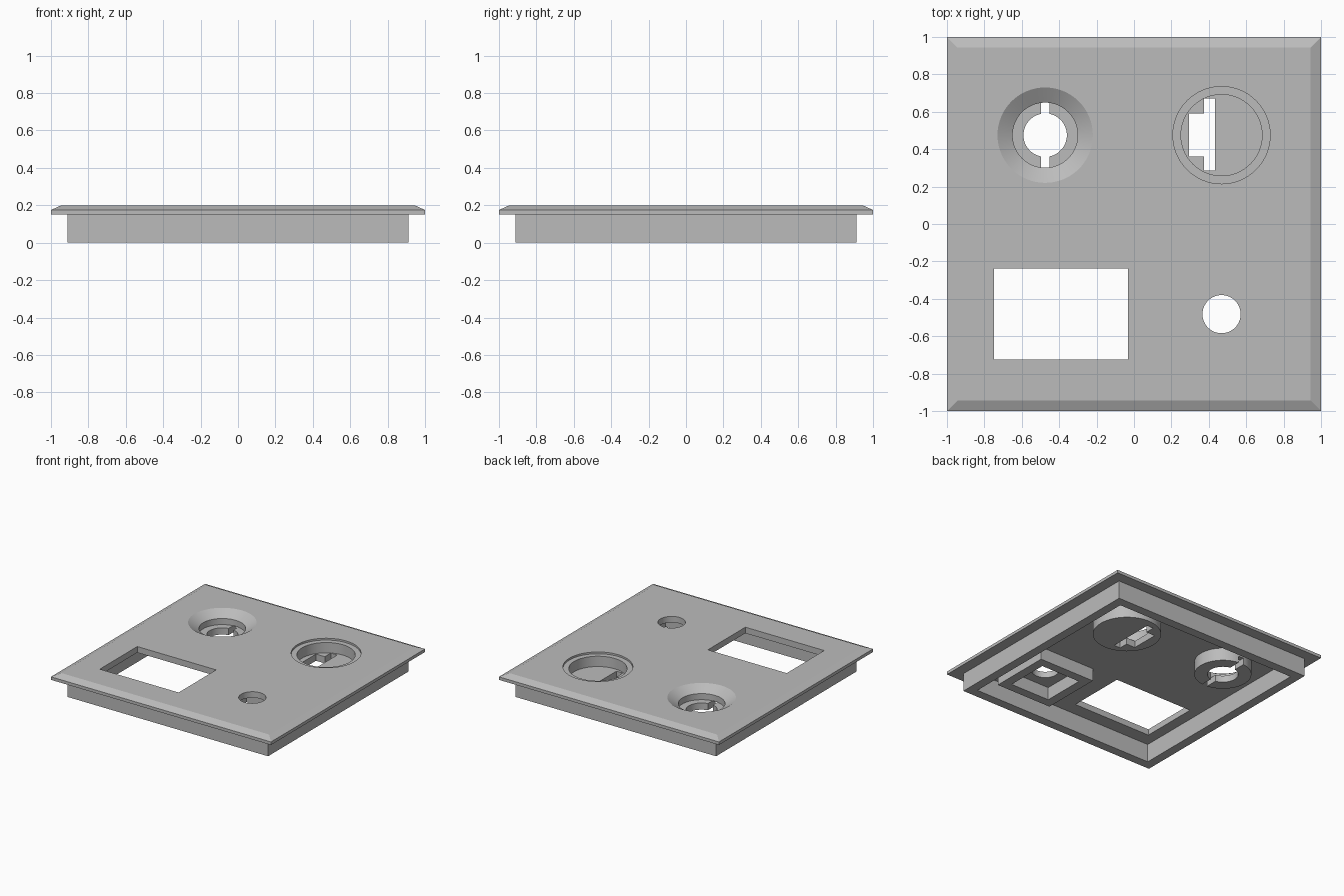
import bpy, bmesh, math

cube = bpy.data.objects.get("Cube")
if cube:
    bpy.data.objects.remove(cube, do_unlink=True)

SEG = 64
PLATE_BOTTOM, PLATE_TOP = 0.15, 0.2
HUB_BOTTOM, FLOOR = 0.045, 0.1

grey = bpy.data.materials.new("plain_grey")
grey.use_nodes = True
grey.diffuse_color = (0.5, 0.5, 0.5, 1)
grey.node_tree.nodes["Principled BSDF"].inputs["Base Color"].default_value = (0.5, 0.5, 0.5, 1)


def make_object(name, bm):
    bmesh.ops.recalc_face_normals(bm, faces=bm.faces)
    mesh = bpy.data.meshes.new(name)
    bm.to_mesh(mesh)
    bm.free()
    mesh.materials.append(grey)
    obj = bpy.data.objects.new(name, mesh)
    bpy.context.collection.objects.link(obj)
    return obj


def box(name, x0, x1, y0, y1, z0, z1):
    bm = bmesh.new()
    bmesh.ops.create_cube(bm, size=1)
    for v in bm.verts:
        v.co = (x1 if v.co.x > 0 else x0, y1 if v.co.y > 0 else y0, z1 if v.co.z > 0 else z0)
    return make_object(name, bm)


def square(name, x, y, half, z0, z1):
    return box(name, x - half, x + half, y - half, y + half, z0, z1)


def stack(name, x, y, rings, sides=SEG):
    """Closed solid from (radius, height) rings."""
    bm = bmesh.new()
    turn = math.pi / 4 if sides == 4 else 0
    loops = []
    for r, z in rings:
        loops.append([bm.verts.new((x + r * math.cos(turn + math.tau * i / sides),
                                    y + r * math.sin(turn + math.tau * i / sides), z))
                      for i in range(sides)])
    for a, b in zip(loops, loops[1:]):
        for i in range(sides):
            j = (i + 1) % sides
            bm.faces.new((a[i], a[j], b[j], b[i]))
    bm.faces.new(loops[0])
    bm.faces.new(loops[-1])
    return make_object(name, bm)


def combine(tool, operation):
    mod = panel.modifiers.new(tool.name, "BOOLEAN")
    mod.operation, mod.solver, mod.object = operation, "EXACT", tool
    bpy.context.view_layer.objects.active = panel
    bpy.ops.object.modifier_apply(modifier=mod.name)
    bpy.data.objects.remove(tool, do_unlink=True)


def add(tool):
    combine(tool, "UNION")


def cut(tool):
    combine(tool, "DIFFERENCE")


# Faceplate with bevelled rim
d = math.sqrt(2)
panel = stack("panel", 0, 0, [(d, PLATE_BOTTOM), (d, 0.175), (0.945 * d, PLATE_TOP)], 4)

# Skirt around the back
add(square("skirt", 0, 0, 0.912, 0, 0.165))
cut(square("skirt_cavity", 0, 0, 0.837, -0.1, PLATE_BOTTOM))

# Hubs and square frame behind the plate
KX, SX, HY = -0.475, 0.468, 0.475
BX, BY = 0.468, -0.482
add(stack("keyhole_hub", KX, HY, [(0.215, HUB_BOTTOM), (0.215, 0.17)]))
add(stack("slot_hub", SX, HY, [(0.257, HUB_BOTTOM), (0.257, 0.17)]))
add(square("button_frame", BX, BY, 0.254, HUB_BOTTOM, 0.17))
cut(square("button_frame_cavity", BX, BY, 0.18, -0.1, PLATE_BOTTOM))

# Keyhole: funnel, counterbore, bore and cross slots
cut(stack("funnel", KX, HY, [(0.174, FLOOR), (0.174, 0.15), (0.255, PLATE_TOP), (0.255, 0.3)]))
cut(stack("bore", KX, HY, [(0.116, -0.1), (0.116, 0.12)]))
cut(box("bore_slots", KX - 0.023, KX + 0.023, HY - 0.25, HY + 0.25, -0.1, FLOOR))

# Stepped round recess with its T-shaped slot
cut(stack("recess", SX, HY, [(0.217, FLOOR), (0.217, 0.185), (0.26, 0.185), (0.26, 0.3)]))
cut(box("long_slot", 0.375, 0.433, 0.285, 0.67, -0.1, 0.12))
cut(box("wide_slot", 0.294, 0.38, 0.36, 0.592, -0.1, 0.12))

# Button hole and display window
cut(stack("button_hole", BX, BY, [(0.102, 0), (0.102, 0.3)]))
cut(box("window", -0.749, -0.032, -0.725, -0.238, 0, 0.3))

bpy.ops.object.select_all(action="DESELECT")
panel.select_set(True)
bpy.context.view_layer.objects.active = panel
bpy.ops.object.shade_smooth_by_angle(angle=math.radians(20))
